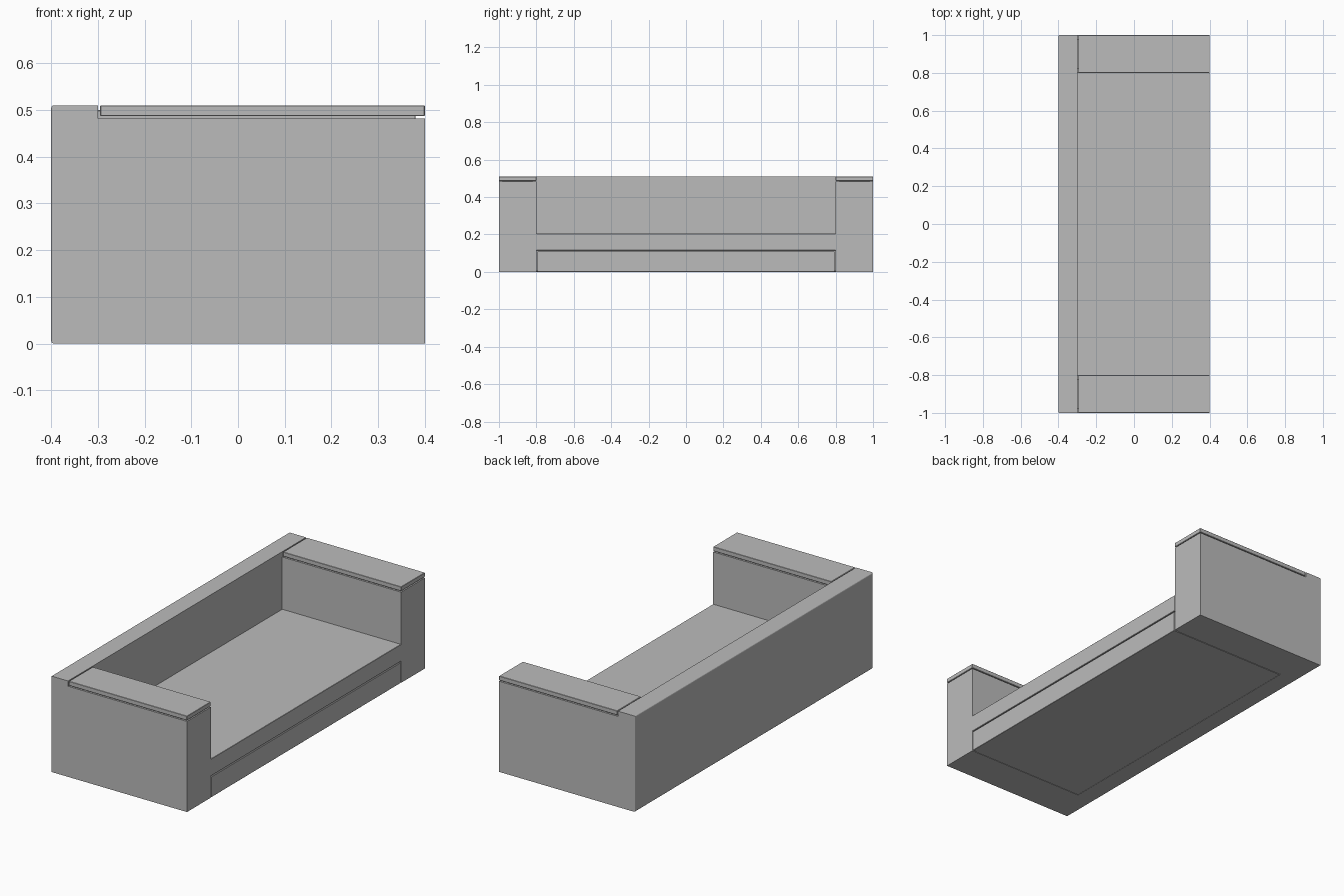
import bpy
import bmesh

if "Cube" in bpy.data.objects:
    bpy.data.objects.remove(bpy.data.objects["Cube"])

# Main dimensions
X_BACK, X_INNER, X_FRONT = -0.4, -0.3, 0.4
Y_ARM, Y_END = 0.8, 1.0
Z_ARM, Z_TOP = 0.482, 0.51
SEAT_TOP, SEAT_SPLIT = 0.205, 0.112
GAP = 0.005

# One upholstery colour
grey = bpy.data.materials.new("grey_upholstery")
grey.use_nodes = True
colour = (0.5, 0.5, 0.5, 1)
grey.diffuse_color = colour
grey.node_tree.nodes["Principled BSDF"].inputs["Base Color"].default_value = colour


def finish(bm, name):
    bmesh.ops.recalc_face_normals(bm, faces=bm.faces)
    mesh = bpy.data.meshes.new(name)
    bm.to_mesh(mesh)
    bm.free()
    mesh.materials.append(grey)
    obj = bpy.data.objects.new(name, mesh)
    bpy.context.collection.objects.link(obj)
    return obj


def box(name, low, high, bevel=0.0015):
    bm = bmesh.new()
    bmesh.ops.create_cube(bm, size=1)
    for v in bm.verts:
        for i in range(3):
            v.co[i] = high[i] if v.co[i] > 0 else low[i]
    obj = finish(bm, name)
    mod = obj.modifiers.new("soft_edges", "BEVEL")
    mod.width = bevel
    mod.segments = 1
    return obj


def raise_faces(bm, faces, height):
    result = bmesh.ops.extrude_face_region(bm, geom=faces)["geom"]
    for v in (g for g in result if isinstance(g, bmesh.types.BMVert)):
        v.co.z = height
    return [g for g in result if isinstance(g, bmesh.types.BMFace)]


# U-shaped frame: back and both arms in one body, back rising higher
bm = bmesh.new()
ys = (-Y_END, -Y_ARM, Y_ARM, Y_END)
inner = [bm.verts.new((X_INNER, y, 0)) for y in ys]
outer = [bm.verts.new((X_BACK, y, 0)) for y in (Y_END, -Y_END)]
floor = [bm.faces.new(inner + outer)]
for a, b in ((0, 1), (2, 3)):
    front = [bm.verts.new((X_FRONT, ys[i], 0)) for i in (a, b)]
    floor.append(bm.faces.new((inner[a], front[0], front[1], inner[b])))
tops = raise_faces(bm, floor, Z_ARM)
back_top = [f for f in tops if f.calc_center_median().x < X_INNER]
raise_faces(bm, back_top, Z_TOP)
# Remove the internal sheets left by the extrusions
loose = [f for f in bm.faces if f.is_valid and all(len(e.link_faces) > 2 for e in f.edges)]
bmesh.ops.delete(bm, geom=loose, context="FACES")
bmesh.ops.dissolve_limit(bm, angle_limit=0.01, verts=bm.verts, edges=bm.edges)
# Rounded edges around the rear
rear = [e for e in bm.edges if all(v.co.x < X_BACK + 0.001 for v in e.verts)]
bmesh.ops.bevel(bm, geom=rear, offset=0.006, segments=3, profile=0.5, affect="EDGES")
frame = finish(bm, "back_and_arms")

# Arm caps, separated from the frame by a shadow gap
for side, name in ((-1, "right_arm_cap"), (1, "left_arm_cap")):
    y0, y1 = sorted((side * Y_ARM, side * Y_END))
    box(name, (X_INNER + GAP, y0, Z_ARM + GAP), (X_FRONT, y1, Z_TOP))
    # Hidden core that closes the shadow gap
    box(name + "_core", (X_INNER - 0.01, y0 + 0.02, Z_ARM - 0.01),
        (X_FRONT - 0.02, y1 - 0.02, Z_TOP - 0.01))

# Seat base and cushion between the arms
half = Y_ARM - GAP
box("seat_base", (X_INNER, -half, 0), (X_FRONT, half, SEAT_SPLIT - GAP / 2))
box("seat_cushion", (X_INNER, -Y_ARM, SEAT_SPLIT + GAP / 2), (X_FRONT, Y_ARM, SEAT_TOP))
box("seat_core", (X_INNER - 0.01, -Y_ARM - 0.01, 0.002),
    (X_FRONT - 0.02, Y_ARM + 0.01, SEAT_TOP - 0.02))
